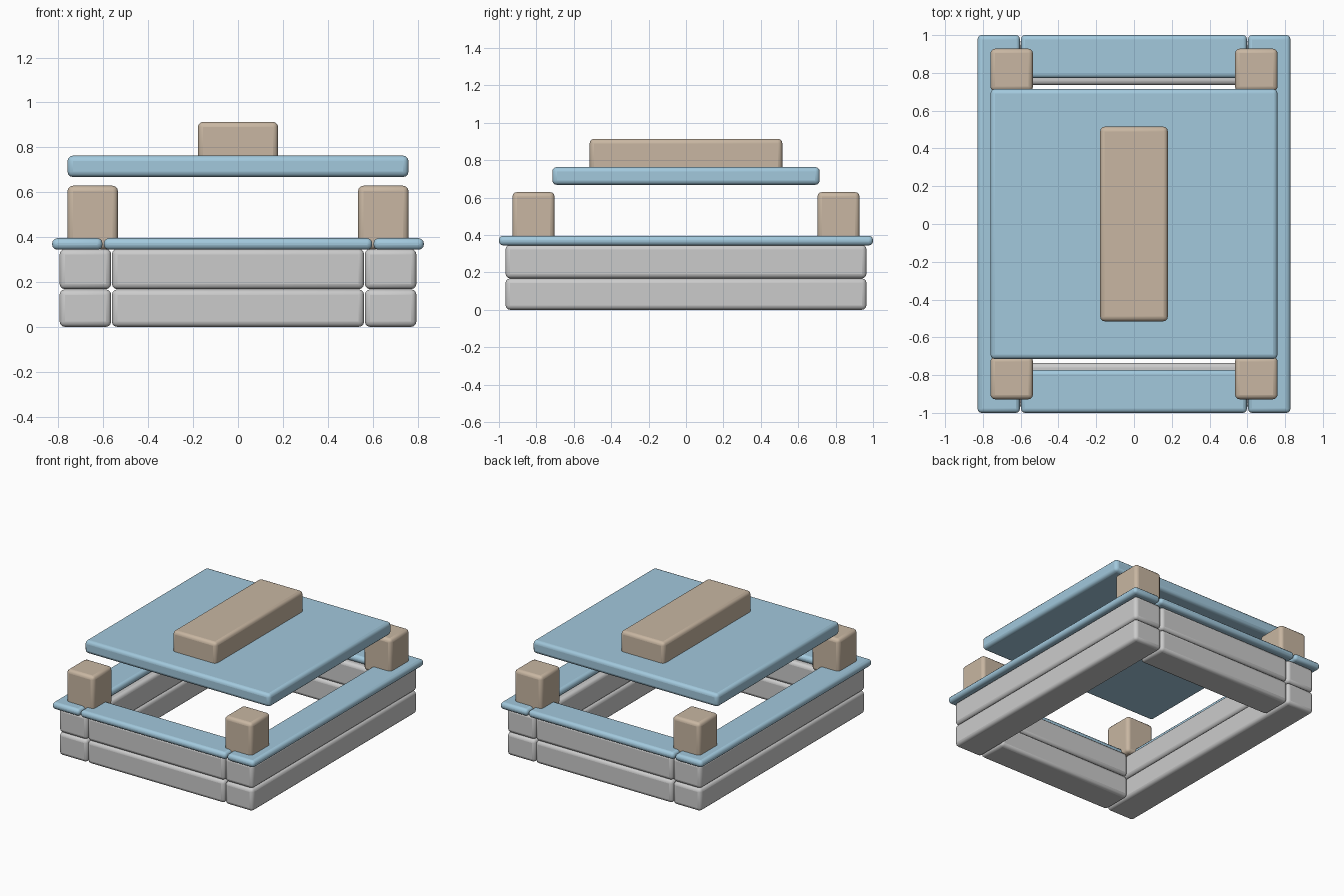
import bpy
import bmesh

if "Cube" in bpy.data.objects:
    bpy.data.objects.remove(bpy.data.objects["Cube"])


def material(name, color):
    m = bpy.data.materials.new(name)
    m.diffuse_color = color
    m.use_nodes = True
    m.node_tree.nodes["Principled BSDF"].inputs["Base Color"].default_value = m.diffuse_color
    return m


BLUE = material("blue_paint", (0.36, 0.58, 0.72, 1))
WOOD = material("brown_wood", (0.58, 0.47, 0.36, 1))


def block(name, x, y, z, mat=None, bevel=0.024, mirror=""):
    """Rounded block spanning the (min, max) ranges, mirrored on the named axes."""
    mesh = bpy.data.meshes.new(name)
    bm = bmesh.new()
    bmesh.ops.create_cube(bm, size=1)
    for v in bm.verts:
        v.co = [(r[0] + r[1]) / 2 + c * (r[1] - r[0]) for r, c in zip((x, y, z), v.co)]
    bm.to_mesh(mesh)
    bm.free()
    obj = bpy.data.objects.new(name, mesh)
    bpy.context.collection.objects.link(obj)
    if mat:
        mesh.materials.append(mat)
    b = obj.modifiers.new("rounded_edges", 'BEVEL')
    b.width = bevel
    b.segments = 3
    if mirror:
        m = obj.modifiers.new("mirror", 'MIRROR')
        m.use_axis = ("x" in mirror, "y" in mirror, False)
        m.use_mirror_merge = False
    bpy.ops.object.select_all(action='DESELECT')
    obj.select_set(True)
    bpy.context.view_layer.objects.active = obj
    bpy.ops.object.shade_smooth_by_angle()
    return obj


# Two stacked courses of wall beams
for level, z in (("lower", (0.0, 0.167)), ("upper", (0.168, 0.347))):
    block(level + "_side_beam", (0.565, 0.795), (-0.965, 0.965), z, mirror="x")
    block(level + "_end_beam", (-0.562, 0.562), (0.735, 0.965), z, mirror="y")

# Flat rim boards on top of the walls
block("side_rim", (0.604, 0.828), (-1.0, 1.0), (0.344, 0.395), BLUE, 0.022, "x")
block("end_rim", (-0.598, 0.598), (0.772, 1.0), (0.344, 0.395), BLUE, 0.022, "y")

# Short corner posts
block("corner_post", (0.535, 0.76), (0.703, 0.928), (0.345, 0.629), WOOD, mirror="xy")

# Raised lid with its long block on top
block("lid", (-0.76, 0.76), (-0.715, 0.715), (0.668, 0.763), BLUE)
block("lid_block", (-0.179, 0.179), (-0.515, 0.515), (0.735, 0.914), WOOD)
